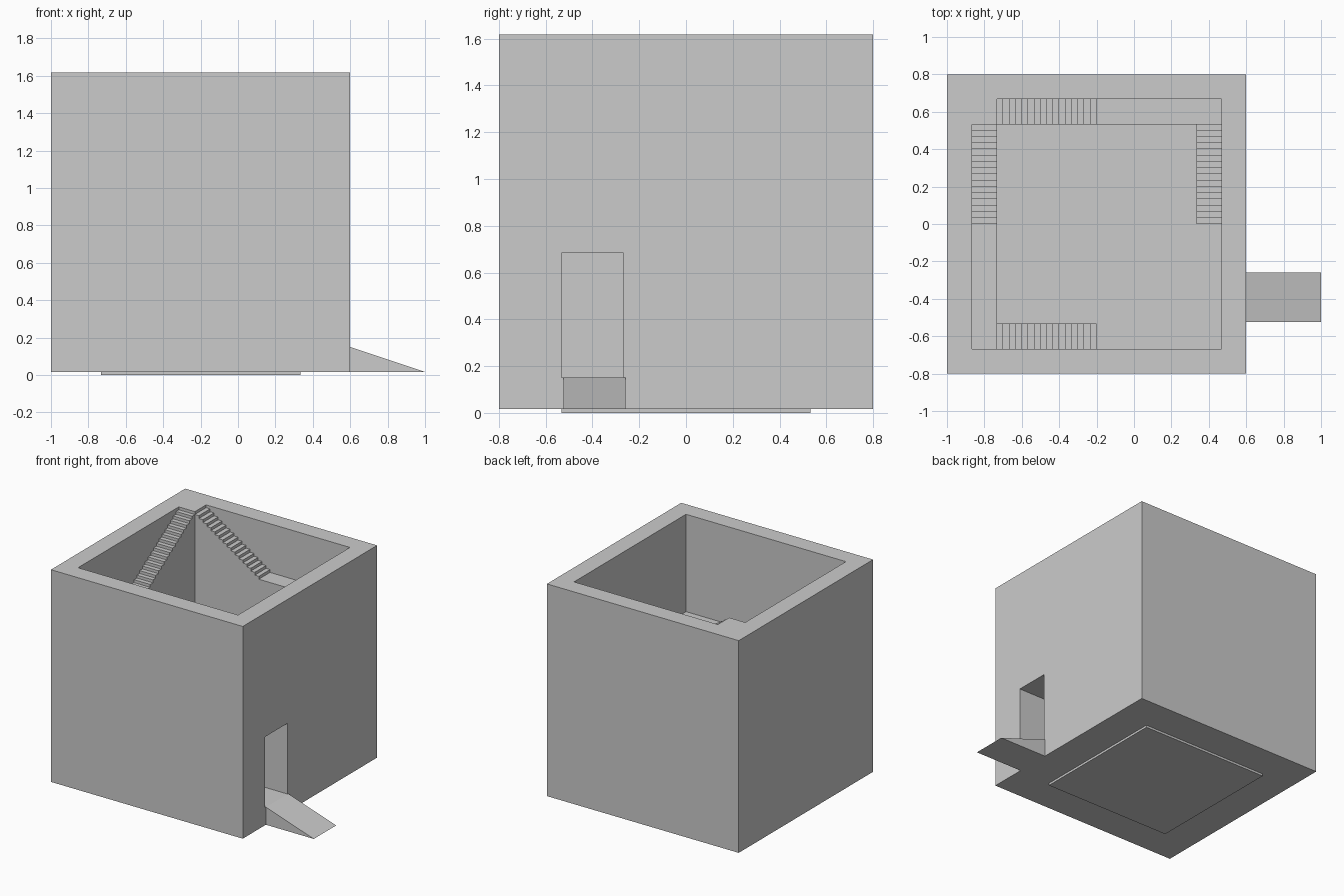
import bpy, bmesh
from mathutils import Vector

if "Cube" in bpy.data.objects:
    bpy.data.objects.remove(bpy.data.objects["Cube"])

CX = -0.2                 # tower centre in x
Z0, TOP = 0.017, 1.617    # wall base and rim
FLOOR, LAND = 0.883, 1.25 # upper floor and stair landing heights
IN, ST = 0.667, 0.533     # half-size of upper room, inner edge of stairs
STEPS = 16


def prism(name, pts, vec):
    """Extrude a closed 3D outline along a vector."""
    bm = bmesh.new()
    face = bm.faces.new([bm.verts.new(p) for p in pts])
    ext = bmesh.ops.extrude_face_region(bm, geom=[face])
    bmesh.ops.translate(bm, vec=Vector(vec),
                        verts=[g for g in ext["geom"] if isinstance(g, bmesh.types.BMVert)])
    bmesh.ops.recalc_face_normals(bm, faces=bm.faces)
    me = bpy.data.meshes.new(name)
    bm.to_mesh(me)
    bm.free()
    ob = bpy.data.objects.new(name, me)
    bpy.context.collection.objects.link(ob)
    return ob


def box(name, x0, x1, y0, y1, z0, z1):
    return prism(name, [(x0, y0, z0), (x1, y0, z0), (x1, y1, z0), (x0, y1, z0)],
                 (0, 0, z1 - z0))


def cut(target, cutter):
    cutter.hide_render = True
    cutter.hide_set(True)
    mod = target.modifiers.new("cut_" + cutter.name, "BOOLEAN")
    mod.operation = "DIFFERENCE"
    mod.solver = "EXACT"
    mod.object = cutter


# Tower walls
walls = box("tower_walls", -1, 0.6, -0.8, 0.8, Z0, TOP)

# Open upper room; the notch leaves the full-height corner post
outline = [(-IN, -IN), (IN, -IN), (IN, IN), (-ST, IN), (-ST, ST), (-IN, ST)]
cut(walls, prism("upper_room_cutter", [(CX + u, v, FLOOR) for u, v in outline], (0, 0, 1)))

# Lower room and doorway
cut(walls, box("lower_room_cutter", CX - ST, CX + ST, -ST, ST, -0.1, 0.75))
cut(walls, box("door_cutter", 0.2, 0.7, -0.533, -0.267, 0.15, 0.683))

# Floor slab, slightly below the walls
box("floor_slab", CX - ST, CX + ST, -ST, ST, 0, 0.15)

# Entrance ramp
prism("ramp", [(0.6, -0.525, Z0), (1.0, -0.525, Z0), (0.6, -0.525, 0.15)], (0, 0.266, 0))


def flight(name, side, z_low, z_high, landing, mirrored):
    """Solid flight along v from 0 to ST, optionally with a landing at its foot."""
    run, rise = ST / STEPS, (z_high - z_low) / (STEPS + 1)
    prof = [(-IN, FLOOR), (-IN, z_low), (0, z_low)] if landing else [(0, FLOOR)]
    for i in range(STEPS):
        z = z_low + rise * (i + 1)
        prof += [(i * run, z), ((i + 1) * run, z)]
    prof.append((ST, FLOOR))

    def place(u, v, z):   # reflect across the diagonal for the matching flight
        return Vector((CX - v, -u, z)) if mirrored else Vector((CX + u, v, z))
    u0, u1 = (-IN, -ST) if side < 0 else (ST, IN)
    prism(name, [place(u0, v, z) for v, z in prof], place(u1, 0, 0) - place(u0, 0, 0))


# Upper flights with landings, then lower flights up to those landings
flight("left_upper_stairs", -1, LAND, TOP, True, False)
flight("back_upper_stairs", -1, LAND, TOP, True, True)
flight("right_lower_stairs", 1, FLOOR, LAND, False, False)
flight("front_lower_stairs", 1, FLOOR, LAND, False, True)
